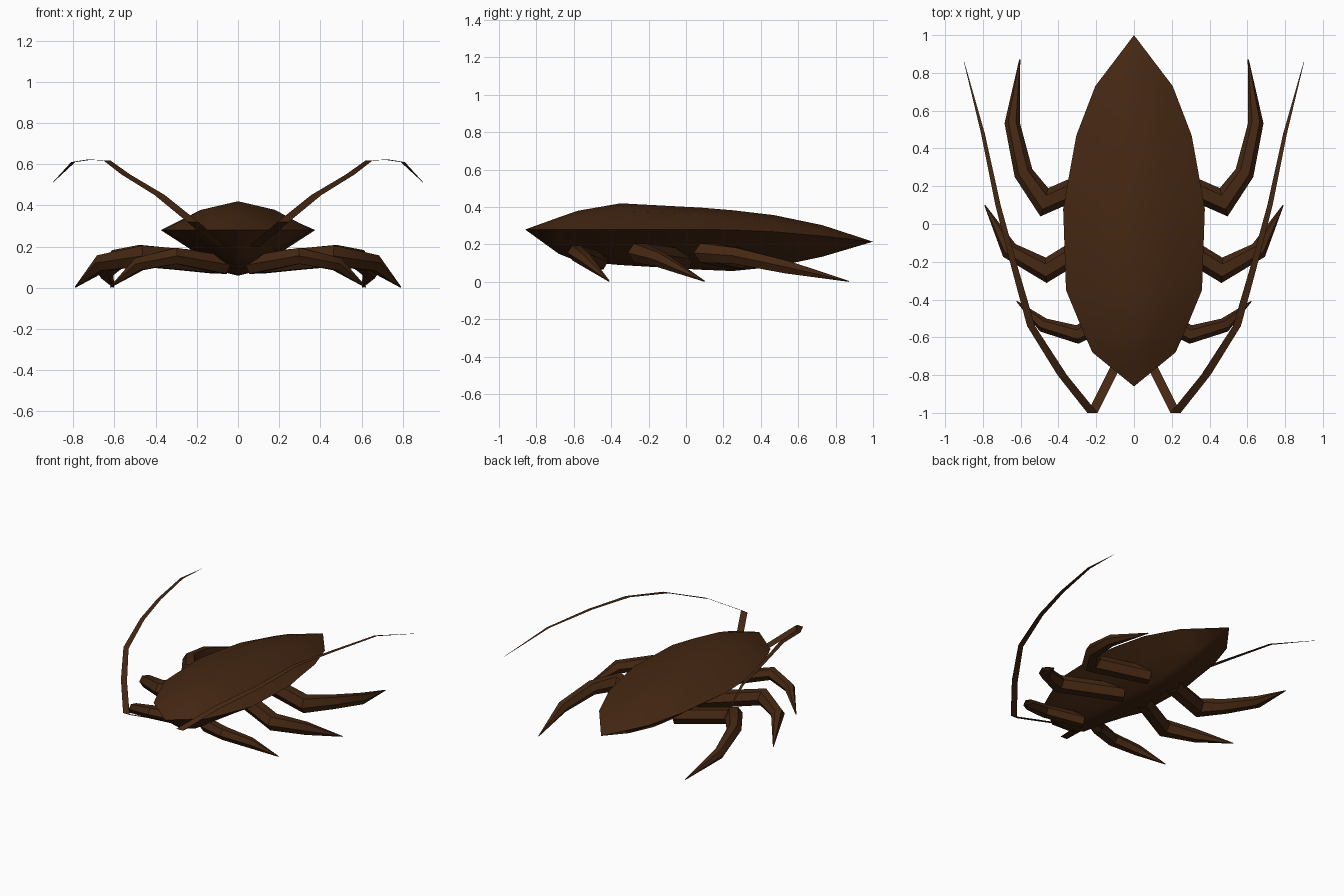
import bpy, math
from mathutils import Vector

if "Cube" in bpy.data.objects:
    bpy.data.objects.remove(bpy.data.objects["Cube"])

brown = bpy.data.materials.new("dark brown")
brown.diffuse_color = (0.058, 0.020, 0.006, 1)
brown.use_nodes = True
brown.node_tree.nodes["Principled BSDF"].inputs["Base Color"].default_value = brown.diffuse_color


def add_object(name, verts, faces, mirror=False, angle=40):
    mesh = bpy.data.meshes.new(name)
    mesh.from_pydata(verts, [], faces)
    mesh.materials.append(brown)
    obj = bpy.data.objects.new(name, mesh)
    bpy.context.collection.objects.link(obj)
    bpy.ops.object.select_all(action='DESELECT')
    obj.select_set(True)
    bpy.context.view_layer.objects.active = obj
    bpy.ops.object.mode_set(mode='EDIT')
    bpy.ops.mesh.select_all(action='SELECT')
    bpy.ops.mesh.remove_doubles(threshold=0.0005)
    bpy.ops.object.mode_set(mode='OBJECT')
    bpy.ops.object.shade_smooth_by_angle(angle=math.radians(angle))
    if mirror:
        obj.modifiers.new("mirror", 'MIRROR').use_axis[0] = True
    return obj


def loft(name, rings, closed=False, flip=False, **kw):
    """Skin a list of equally long rings of points."""
    n = len(rings[0])
    verts = [p for r in rings for p in r]
    faces = []
    for i in range(len(rings) - 1):
        for j in range(n if closed else n - 1):
            k = (j + 1) % n
            f = (i * n + j, i * n + k, (i + 1) * n + k, (i + 1) * n + j)
            faces.append(f[::-1] if flip else f)
    return add_object(name, verts, faces, **kw)


def tube(name, points, radii, sides=6):
    """Tapered, mitred leg along a bent path."""
    pts = [Vector(p) for p in points]
    rings = []
    for i, p in enumerate(pts):
        a = (p - pts[max(i - 1, 0)]).normalized()
        b = (pts[min(i + 1, len(pts) - 1)] - p).normalized()
        t = (a + b).normalized()
        side = t.cross(Vector((0, 0, 1))).normalized()
        up = side.cross(t)
        miter = 1 / max(t.dot(b if b.length else a), 0.6)
        rings.append([p + radii[i] * (side * miter * math.cos(q) + up * math.sin(q))
                      for q in (2 * math.pi * k / sides for k in range(sides))])
    return loft(name, rings, closed=True, flip=True, mirror=True)


# Body stations: y, half width, rim height, back height, belly height
stations = [
    (-0.86, 0.0, 0.28, 0.28, 0.28),
    (-0.68, 0.22, 0.28, 0.345, 0.15),
    (-0.58, 0.265, 0.28, 0.38, 0.11),
    (-0.35, 0.36, 0.28, 0.42, 0.09),
    (0.08, 0.375, 0.28, 0.397, 0.065),
    (0.25, 0.345, 0.278, 0.383, 0.058),
    (0.47, 0.305, 0.268, 0.357, 0.08),
    (0.73, 0.205, 0.245, 0.303, 0.135),
    (1.0, 0.0, 0.215, 0.215, 0.215),
]
upper = [(-1, 0), (-0.5, 0.7), (0, 1), (0.5, 0.7), (1, 0)]
lower = [(1, 0), (0.6, 0.45), (0.2, 0.92), (0, 1), (-0.2, 0.92), (-0.6, 0.45), (-1, 0)]

# Wing case and underside
loft("wing_case", [[(u * w, y, r + v * (t - r)) for u, v in upper]
                   for y, w, r, t, b in stations], flip=True)
loft("underside", [[(u * w, y, r - v * (r - b)) for u, v in lower]
                   for y, w, r, t, b in stations], flip=True)

# Legs: hip, knee, ankle, foot tip
tube("front_legs", [(0.06, -0.46, 0.11), (0.30, -0.585, 0.155), (0.48, -0.535, 0.115),
                    (0.62, -0.41, 0.003)], [0.05, 0.045, 0.037, 0.003])
tube("middle_legs", [(0.08, -0.01, 0.12), (0.465, -0.245, 0.155), (0.66, -0.14, 0.12),
                     (0.79, 0.10, 0.003)], [0.06, 0.058, 0.045, 0.003])
tube("hind_legs", [(0.10, 0.28, 0.12), (0.475, 0.115, 0.155), (0.585, 0.27, 0.14),
                   (0.645, 0.535, 0.08), (0.605, 0.87, 0.003)],
     [0.06, 0.06, 0.05, 0.04, 0.003])

# Antennae: flat tapering ribbons (x, y, z, half width)
path = [(0.08, -0.72, 0.20, 0.027), (0.22, -1.0, 0.32, 0.027), (0.38, -0.80, 0.45, 0.025),
        (0.545, -0.54, 0.55, 0.021), (0.635, -0.22, 0.617, 0.017), (0.72, 0.10, 0.622, 0.014),
        (0.80, 0.48, 0.61, 0.010), (0.90, 0.86, 0.51, 0.001)]
loft("antennae", [[(x - h, y, z), (x + h, y, z)] for x, y, z, h in path], mirror=True)
